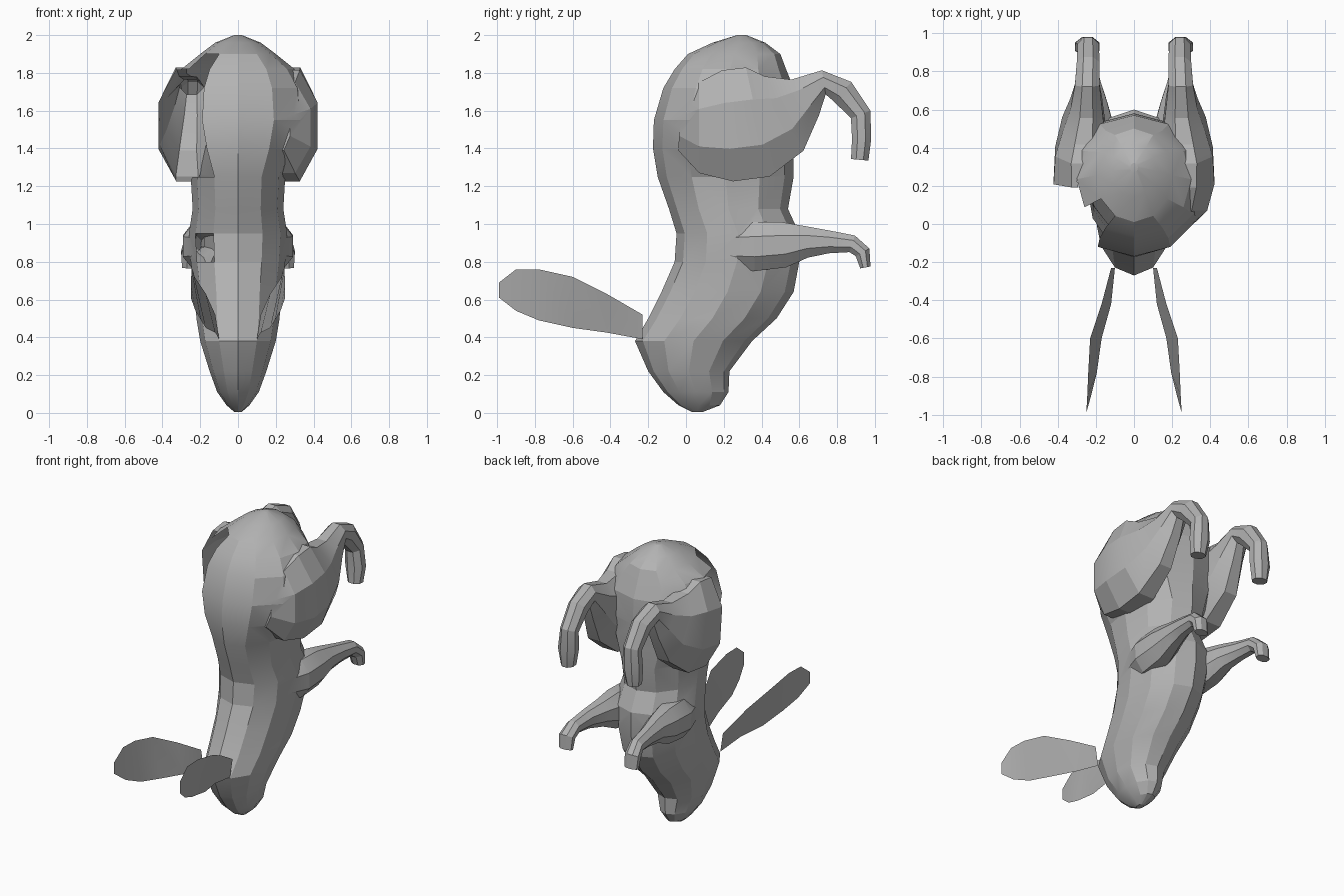
import bpy, bmesh, math
from mathutils import Vector

if "Cube" in bpy.data.objects:
    bpy.data.objects.remove(bpy.data.objects["Cube"])

fur = bpy.data.materials.new("grey fur")
fur.diffuse_color = (0.45, 0.45, 0.45, 1)
fur.use_nodes = True
fur.node_tree.nodes["Principled BSDF"].inputs["Base Color"].default_value = fur.diffuse_color


def make(name, verts, faces):
    me = bpy.data.meshes.new(name)
    me.from_pydata(verts, [], faces)
    me.materials.append(fur)
    ob = bpy.data.objects.new(name, me)
    bpy.context.collection.objects.link(ob)
    bm = bmesh.new()
    bm.from_mesh(me)
    bmesh.ops.recalc_face_normals(bm, faces=bm.faces)
    bm.to_mesh(me)
    bm.free()
    return ob


def loft(name, rings):
    """Skin a list of equal rings and cap both ends."""
    n = len(rings[0])
    verts = [v for r in rings for v in r]
    faces = [(i * n + j, i * n + (j + 1) % n, (i + 1) * n + (j + 1) % n, (i + 1) * n + j)
             for i in range(len(rings) - 1) for j in range(n)]
    faces += [tuple(range(n)), tuple(range(len(verts) - n, len(verts)))]
    return make(name, verts, faces)


def limb(name, path, side, n=8):
    """Tube through (x, y, z, half width, half depth), bending in the yz plane."""
    pts = [Vector(p[:3]) for p in path]
    rings = []
    for i, p in enumerate(path):
        t = pts[min(i + 1, len(pts) - 1)] - pts[max(i - 1, 0)]
        t.x = 0
        t.normalize()
        up = Vector((0, -t.z, t.y))
        ring = []
        for k in range(n):
            a = 2 * math.pi * (k + 0.5) / n
            v = pts[i] + Vector((p[3] * math.cos(a), 0, 0)) + up * p[4] * math.sin(a)
            ring.append((v.x * side, v.y, v.z))
        rings.append(ring)
    return loft(name, rings)


# Torso and head: z, front y, back y, half width
torso = [(0.005, 0.03, 0.09, 0.02), (0.04, -0.04, 0.18, 0.06), (0.11, -0.12, 0.225, 0.11),
         (0.22, -0.20, 0.23, 0.15), (0.38, -0.27, 0.35, 0.20), (0.50, -0.20, 0.48, 0.22),
         (0.64, -0.13, 0.57, 0.23), (0.80, -0.06, 0.60, 0.25), (0.95, -0.05, 0.60, 0.26),
         (1.08, -0.09, 0.54, 0.24), (1.25, -0.15, 0.57, 0.25), (1.40, -0.175, 0.57, 0.33),
         (1.55, -0.17, 0.58, 0.38), (1.72, -0.12, 0.57, 0.36), (1.82, -0.06, 0.53, 0.30),
         (1.90, 0.01, 0.50, 0.20), (1.96, 0.14, 0.42, 0.12), (2.0, 0.27, 0.32, 0.02)]
N = 12
rings = []
for z, yf, yb, w in torso:
    c, r = (yf + yb) / 2, (yb - yf) / 2
    rings.append([(w * math.sin(2 * math.pi * k / N), c - r * math.cos(2 * math.pi * k / N), z)
                  for k in range(N)])
body = loft("body", rings)

hind = [(0.22, -0.03, 1.52, 0.06, 0.14), (0.245, 0.07, 1.51, 0.15, 0.26),
        (0.26, 0.22, 1.52, 0.175, 0.32), (0.27, 0.38, 1.54, 0.155, 0.32),
        (0.265, 0.52, 1.585, 0.12, 0.24), (0.25, 0.63, 1.67, 0.09, 0.13),
        (0.245, 0.73, 1.75, 0.07, 0.07), (0.24, 0.83, 1.70, 0.065, 0.075),
        (0.24, 0.925, 1.58, 0.06, 0.06), (0.245, 0.93, 1.45, 0.07, 0.055),
        (0.25, 0.92, 1.34, 0.05, 0.05)]
fore = [(0.15, 0.20, 0.88, 0.09, 0.12), (0.19, 0.36, 0.88, 0.11, 0.14),
        (0.20, 0.52, 0.89, 0.10, 0.13), (0.21, 0.64, 0.905, 0.075, 0.09),
        (0.23, 0.76, 0.905, 0.055, 0.065), (0.24, 0.88, 0.895, 0.05, 0.05),
        (0.25, 0.935, 0.85, 0.055, 0.045), (0.25, 0.95, 0.77, 0.05, 0.03)]

# Merge the limbs into one continuous skin
bpy.context.view_layer.objects.active = body
for side, label in ((1, "right"), (-1, "left")):
    for part, path in (("hind_leg", hind), ("front_leg", fore)):
        leg = limb(label + "_" + part, path, side)
        mod = body.modifiers.new("join", 'BOOLEAN')
        mod.operation, mod.solver, mod.object = 'UNION', 'EXACT', leg
        bpy.ops.object.modifier_apply(modifier=mod.name)
        bpy.data.objects.remove(leg)

# Open gaps in the skin on the left haunch and shoulder
bm = bmesh.new()
bm.from_mesh(body.data)
gone = []
for f in bm.faces:
    c = f.calc_center_median()
    haunch = c.x < -0.17 and c.y < 0.17 and 1.24 < c.z < 1.9
    shoulder = c.x < -0.15 and c.y < 0.2 and 0.72 < c.z < 1.0
    if haunch or shoulder:
        gone.append(f)
bmesh.ops.delete(bm, geom=gone, context='FACES')
bm.to_mesh(body.data)
bm.free()

# Ears: thin sheets between a lower inner edge and an upper outer edge
# y, lower z, lower x, upper z, upper x
ear = [(-0.23, 0.39, 0.10, 0.52, 0.12), (-0.42, 0.425, 0.12, 0.63, 0.17),
       (-0.60, 0.45, 0.17, 0.72, 0.23), (-0.78, 0.49, 0.195, 0.76, 0.24),
       (-0.90, 0.54, 0.225, 0.76, 0.245), (-0.99, 0.61, 0.25, 0.69, 0.25)]
for side, label in ((1, "right"), (-1, "left")):
    verts = []
    for y, z0, x0, z1, x1 in ear:
        verts += [(side * x0, y, z0), (side * x1, y, z1)]
    faces = [(2 * i, 2 * i + 1, 2 * i + 3, 2 * i + 2) for i in range(len(ear) - 1)]
    make(label + "_ear", verts, faces)

# Soften only the shallow creases
for ob in bpy.data.objects:
    ob.select_set(True)
bpy.ops.object.shade_smooth_by_angle(angle=math.radians(18))
